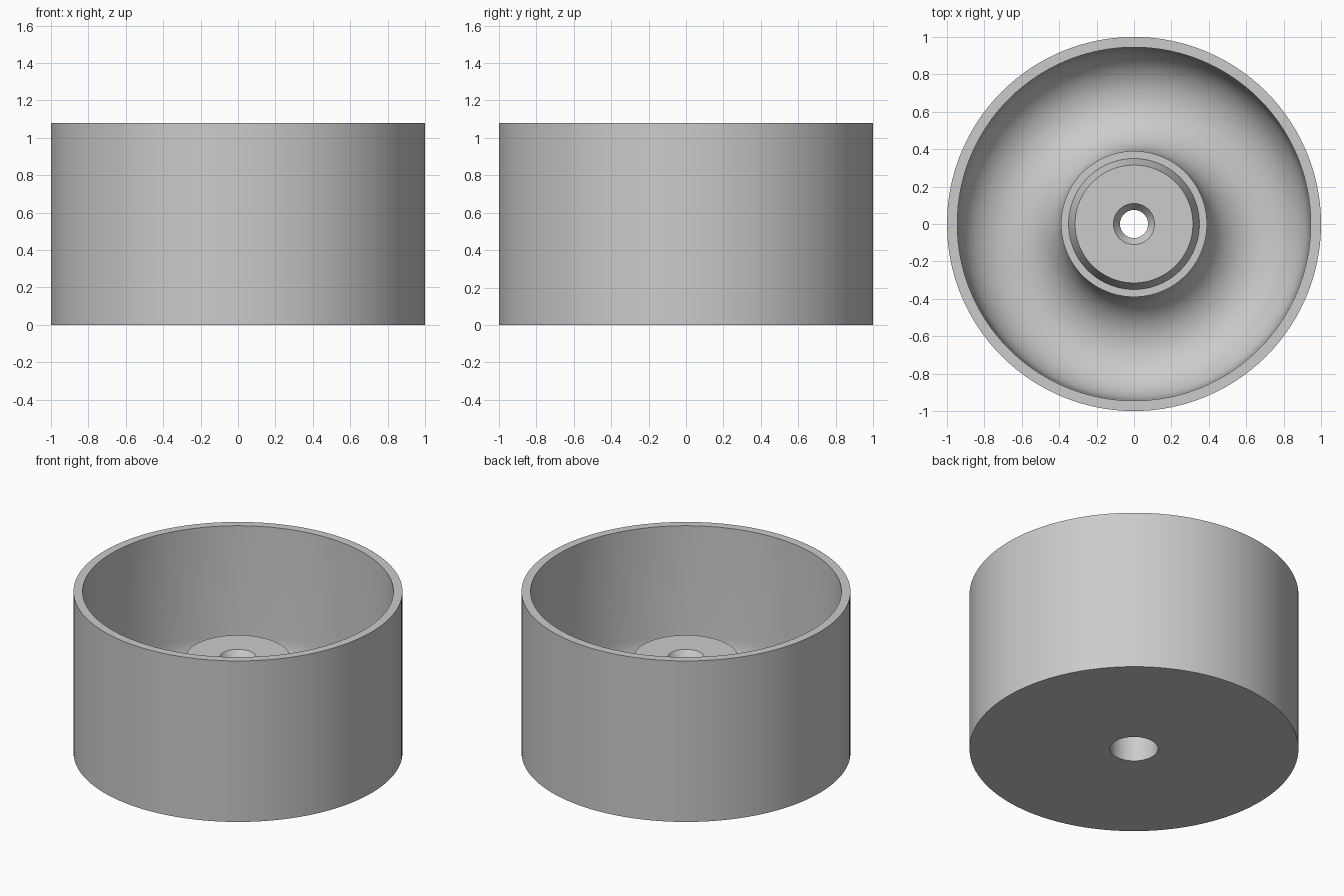
import bpy, bmesh, math

if "Cube" in bpy.data.objects:
    bpy.data.objects.remove(bpy.data.objects["Cube"])

grey = bpy.data.materials.new("light grey")
grey.diffuse_color = (0.6, 0.6, 0.6, 1)
grey.use_nodes = True
grey.node_tree.nodes["Principled BSDF"].inputs["Base Color"].default_value = grey.diffuse_color


def lathe(name, profile, material, segments=128):
    """Revolve a closed (radius, height) profile around z."""
    bm = bmesh.new()
    rings = []
    for r, z in profile:
        rings.append([bm.verts.new((r * math.cos(a), r * math.sin(a), z))
                      for a in (2 * math.pi * i / segments for i in range(segments))])
    for ring, nxt in zip(rings, rings[1:] + rings[:1]):
        for i in range(segments):
            j = (i + 1) % segments
            bm.faces.new((ring[i], ring[j], nxt[j], nxt[i]))
    bmesh.ops.recalc_face_normals(bm, faces=bm.faces)
    mesh = bpy.data.meshes.new(name)
    bm.to_mesh(mesh)
    bm.free()
    mesh.materials.append(material)
    obj = bpy.data.objects.new(name, mesh)
    bpy.context.collection.objects.link(obj)
    bpy.ops.object.select_all(action='DESELECT')
    obj.select_set(True)
    bpy.context.view_layer.objects.active = obj
    bpy.ops.object.shade_smooth_by_angle(angle=math.radians(30))
    return obj


# Outer wall and rim
profile = [(0.146, 0), (1, 0), (1, 1.08), (0.945, 1.08)]

# Rounded trough between wall and hub
mid, half, centre_z, steps = 0.6625, 0.2725, 0.34, 24
for i in range(steps + 1):
    a = math.pi * i / steps
    profile.append((mid + half * math.cos(a), centre_z - half * math.sin(a)))

# Hub shoulder, tapered boss, chamfered bore and wider bore below
profile += [(0.39, 0.53), (0.35, 0.53), (0.315, 0.64), (0.11, 0.64),
            (0.075, 0.59), (0.075, 0.32), (0.146, 0.32)]

lathe("cup_with_hub", profile, grey)
